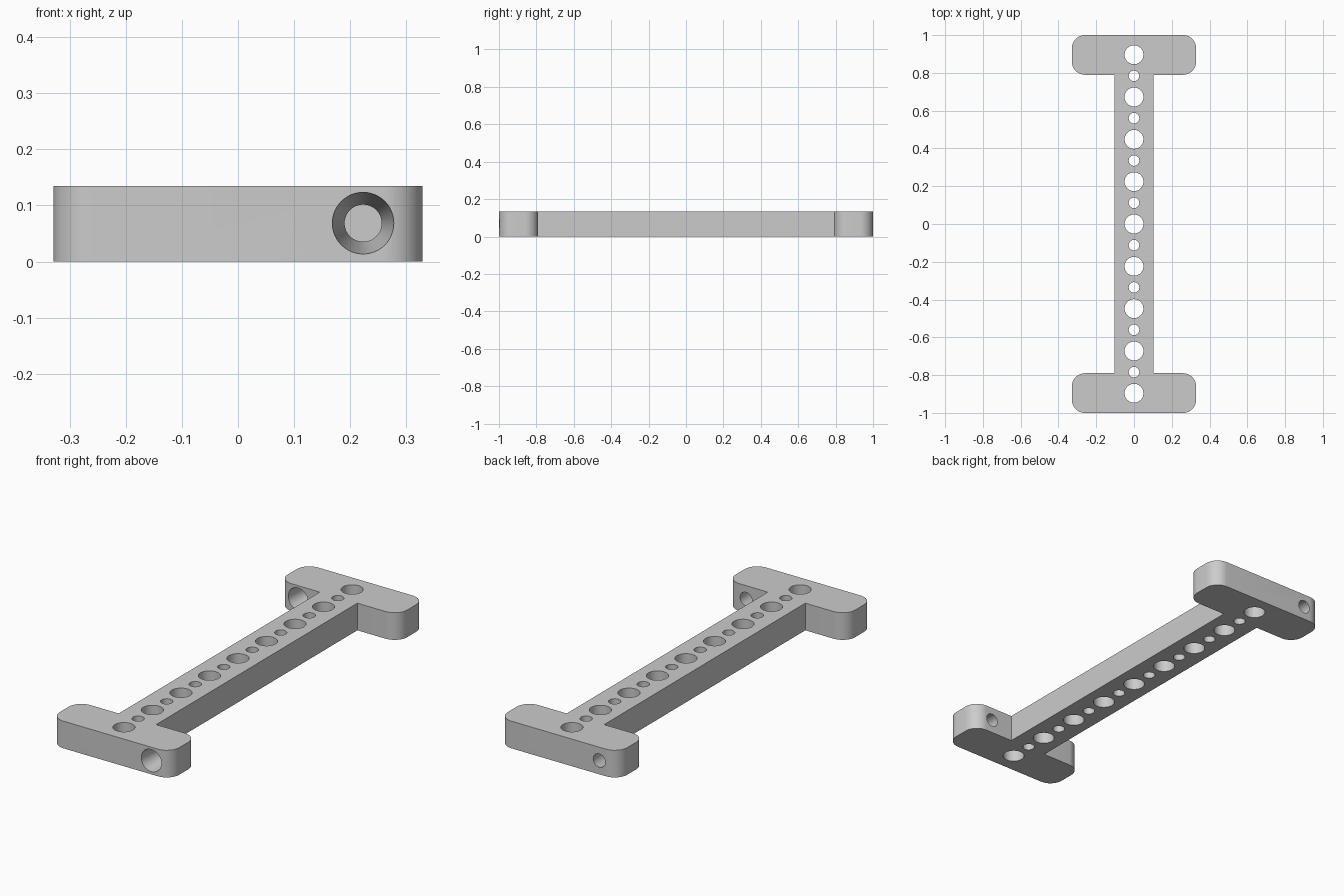
import bpy, bmesh, math
from mathutils import Matrix, Vector

cube = bpy.data.objects.get("Cube")
if cube:
    bpy.data.objects.remove(cube, do_unlink=True)

HEIGHT = 0.135
END_X, END_Y, INNER_Y, BAR_X, CORNER = 0.329, 1.0, 0.79, 0.103, 0.07
PITCH = 0.224

grey = bpy.data.materials.new("plain_grey")
grey.use_nodes = True
colour = (0.6, 0.6, 0.6, 1)
grey.diffuse_color = colour
grey.node_tree.nodes["Principled BSDF"].inputs["Base Color"].default_value = colour


def make_object(name, bm):
    bmesh.ops.recalc_face_normals(bm, faces=bm.faces)
    mesh = bpy.data.meshes.new(name)
    bm.to_mesh(mesh)
    bm.free()
    mesh.materials.append(grey)
    obj = bpy.data.objects.new(name, mesh)
    bpy.context.collection.objects.link(obj)
    return obj


def corner(cx, cy, start, steps=12):
    """Quarter-circle of outline points, counter-clockwise."""
    angles = [start + math.pi / 2 * i / steps for i in range(steps + 1)]
    return [(cx + CORNER * math.cos(a), cy + CORNER * math.sin(a)) for a in angles]


# Outline: one half of the I shape, then the same half turned around
half = [(BAR_X, INNER_Y)]
half += corner(END_X - CORNER, INNER_Y + CORNER, -math.pi / 2)
half += corner(END_X - CORNER, END_Y - CORNER, 0)
half += corner(CORNER - END_X, END_Y - CORNER, math.pi / 2)
half += corner(CORNER - END_X, INNER_Y + CORNER, math.pi)
half += [(-BAR_X, INNER_Y)]
outline = half + [(-x, -y) for x, y in half]

bm = bmesh.new()
base = bm.faces.new([bm.verts.new((x, y, 0)) for x, y in outline])
top = bmesh.ops.extrude_face_region(bm, geom=[base])["geom"]
bmesh.ops.translate(bm, vec=(0, 0, HEIGHT),
                    verts=[v for v in top if isinstance(v, bmesh.types.BMVert)])
plate = make_object("mounting_bar", bm)

# Cutters: alternating large and small holes down the middle
bm = bmesh.new()


def drill(matrix, r1, r2, depth):
    bmesh.ops.create_cone(bm, cap_ends=True, segments=48, radius1=r1,
                          radius2=r2, depth=depth, matrix=matrix)


for i in range(-8, 9):
    r = 0.05 if i % 2 == 0 else 0.028
    drill(Matrix.Translation((0, i * PITCH / 2, HEIGHT / 2)), r, r, 0.3)

# Tapered screw holes through the end blocks, wide at their front faces
along_y = Matrix.Rotation(-math.pi / 2, 4, 'X')
for side in (-1, 1):
    centre = Vector((-side * 0.223, side * (END_Y + INNER_Y) / 2, HEIGHT / 2 + 0.001))
    drill(Matrix.Translation(centre) @ along_y, 0.056, 0.032, 0.23)
cutter = make_object("hole_cutter", bm)
cutter.hide_render = True

cut = plate.modifiers.new("holes", 'BOOLEAN')
cut.operation = 'DIFFERENCE'
cut.solver = 'EXACT'
cut.object = cutter

bpy.ops.object.select_all(action='DESELECT')
plate.select_set(True)
bpy.context.view_layer.objects.active = plate
bpy.ops.object.modifier_apply(modifier=cut.name)
bpy.data.objects.remove(cutter, do_unlink=True)
bpy.ops.object.shade_smooth_by_angle(angle=math.radians(30))
